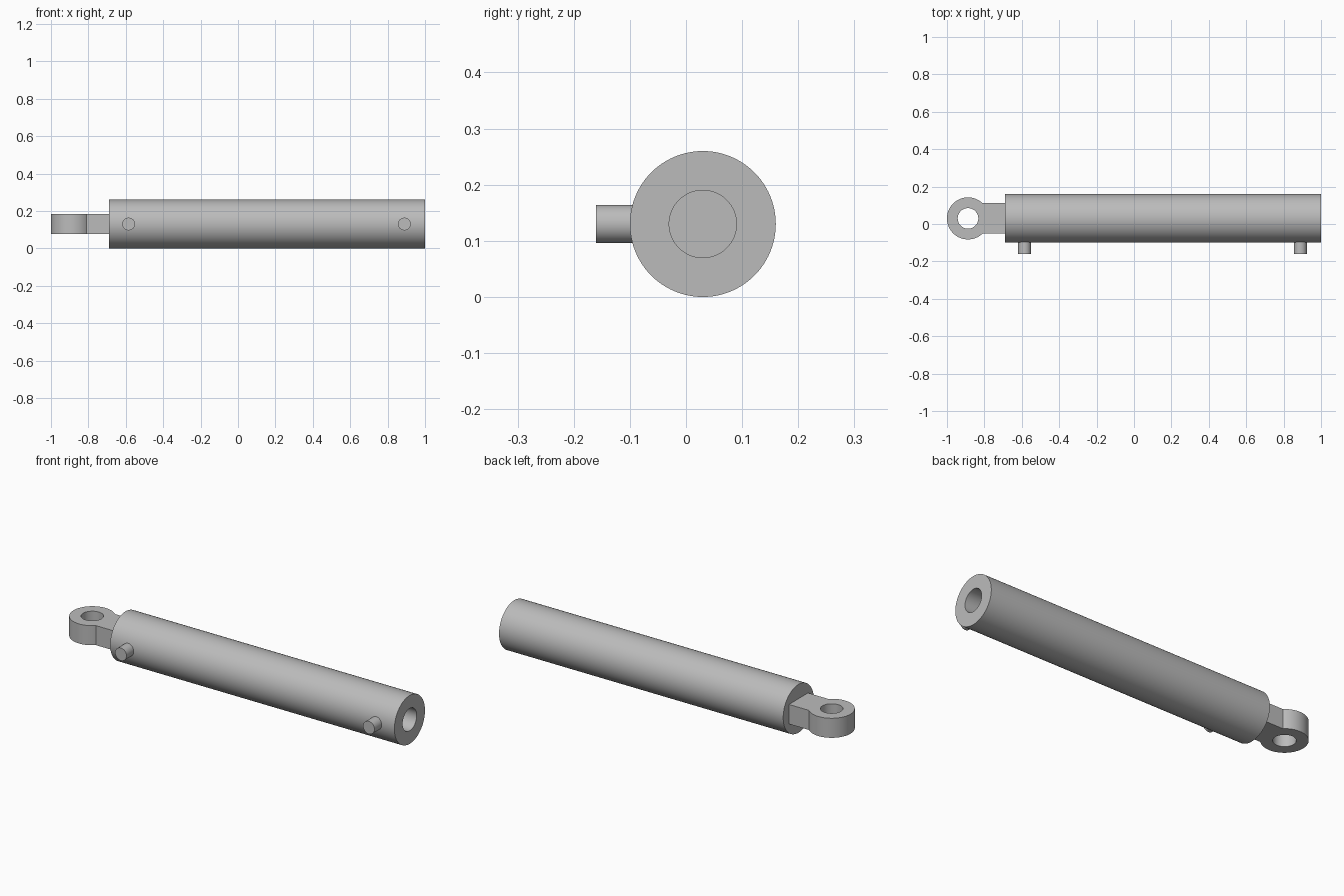
import bpy, bmesh
from math import pi, sin, cos, asin, radians
from mathutils import Matrix, Vector

cube = bpy.data.objects.get("Cube")
if cube:
    bpy.data.objects.remove(cube, do_unlink=True)

CY, CZ = 0.03, 0.13          # axis of the barrel
steel = bpy.data.materials.new("grey steel")
steel.use_nodes = True
grey = (0.5, 0.5, 0.5, 1)
steel.diffuse_color = grey
steel.node_tree.nodes["Principled BSDF"].inputs["Base Color"].default_value = grey


def finish(bm, name):
    bmesh.ops.remove_doubles(bm, verts=bm.verts, dist=1e-5)
    bmesh.ops.recalc_face_normals(bm, faces=bm.faces)
    mesh = bpy.data.meshes.new(name)
    bm.to_mesh(mesh)
    bm.free()
    mesh.materials.append(steel)
    obj = bpy.data.objects.new(name, mesh)
    bpy.context.collection.objects.link(obj)
    bpy.ops.object.select_all(action="DESELECT")
    obj.select_set(True)
    bpy.context.view_layer.objects.active = obj
    bpy.ops.object.shade_smooth_by_angle(angle=radians(30))
    return obj


def lathe(name, profile, axis, origin, steps):
    """Spin (distance along axis, radius) points around an axis."""
    bm = bmesh.new()
    axis = Vector(axis)
    verts = [bm.verts.new(Vector(origin) + axis * d + Vector((0, 0, r))) for d, r in profile]
    edges = [bm.edges.new(pair) for pair in zip(verts, verts[1:])]
    bmesh.ops.spin(bm, geom=verts + edges, cent=origin, axis=axis,
                   angle=2 * pi, steps=steps)
    return finish(bm, name)


# Barrel with a deep blind bore at the open end
lathe("barrel", [(-0.69, 0), (-0.69, 0.13), (1, 0.13), (1, 0.06), (-0.6, 0.06), (-0.6, 0)],
      (1, 0, 0), (0, CY, CZ), 96)

# Two fluid ports, rooted just inside the barrel wall
for name, x in (("rod_end_port", -0.585), ("base_end_port", 0.89)):
    lathe(name, [(-0.16, 0), (-0.16, 0.034), (-0.085, 0.034), (-0.085, 0)],
          (0, 1, 0), (x, 0, CZ), 48)

# Rod eye: outer ring joined to a square lug, with a pin hole
EX, R, HOLE, HALF, THICK = -0.8875, 0.1125, 0.055, 0.081, 0.105
LUG_END = -0.685
start = asin(HALF / R)
N = 72
arc = [start + (2 * pi - 2 * start) * i / N for i in range(N + 1)]
outer = [(EX + R * cos(a), CY + R * sin(a)) for a in arc]
outer += [(LUG_END, CY - HALF), (LUG_END, CY + HALF)]
inner = [(EX + HOLE * cos(2 * pi * i / N), CY + HOLE * sin(2 * pi * i / N)) for i in range(N)]

bm = bmesh.new()
edges = []
for loop in (outer, inner):
    vs = [bm.verts.new((x, y, CZ - THICK / 2)) for x, y in loop]
    edges += [bm.edges.new((vs[i - 1], vs[i])) for i in range(len(vs))]
bmesh.ops.triangle_fill(bm, edges=edges, use_beauty=True)
top = bmesh.ops.extrude_face_region(bm, geom=bm.faces[:], use_keep_orig=True)["geom"]
bmesh.ops.translate(bm, vec=(0, 0, THICK),
                    verts=[v for v in top if isinstance(v, bmesh.types.BMVert)])
finish(bm, "rod_eye")
